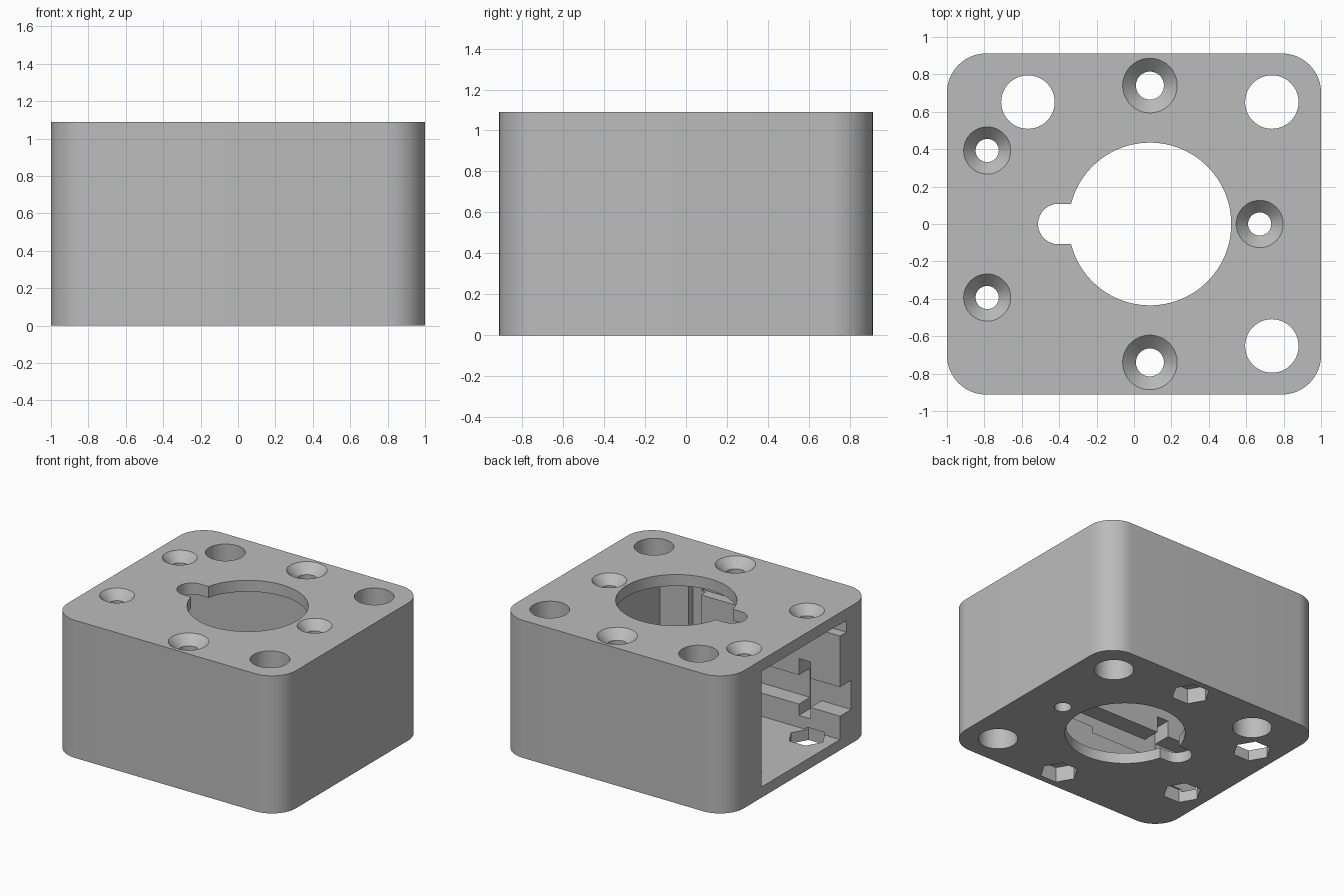
import bpy, bmesh, math
from mathutils import Matrix

cube = bpy.data.objects.get("Cube")
if cube:
    bpy.data.objects.remove(cube, do_unlink=True)

HEIGHT, FLOOR, CEILING = 1.09, 0.085, 1.0

grey = bpy.data.materials.new("plain_grey")
grey.use_nodes = True
grey.diffuse_color = (0.5, 0.5, 0.5, 1)
grey.node_tree.nodes["Principled BSDF"].inputs["Base Color"].default_value = (0.5, 0.5, 0.5, 1)


def finish(name, bm):
    mesh = bpy.data.meshes.new(name)
    bm.to_mesh(mesh)
    bm.free()
    obj = bpy.data.objects.new(name, mesh)
    bpy.context.collection.objects.link(obj)
    mesh.materials.append(grey)
    return obj


def box(name, x, y, z, corner=0):
    bm = bmesh.new()
    spans = (x, y, z)
    size = Matrix.Diagonal([b - a for a, b in spans] + [1])
    place = Matrix.Translation([(a + b) / 2 for a, b in spans])
    bmesh.ops.create_cube(bm, size=1, matrix=place @ size)
    if corner:
        upright = [e for e in bm.edges
                   if abs(e.verts[0].co.z - e.verts[1].co.z) > 0.5]
        bmesh.ops.bevel(bm, geom=upright, offset=corner, segments=16,
                        profile=0.5, affect='EDGES')
    return finish(name, bm)


def cone(name, x, y, z, r_low, r_high, sides=48, turn=0):
    bm = bmesh.new()
    place = Matrix.Translation((x, y, sum(z) / 2)) @ Matrix.Rotation(turn, 4, 'Z')
    bmesh.ops.create_cone(bm, cap_ends=True, segments=sides, radius1=r_low,
                          radius2=r_high, depth=z[1] - z[0], matrix=place)
    return finish(name, bm)


# Outer block with rounded upright corners
housing = box("housing", (-1, 1), (-0.912, 0.912), (0, HEIGHT), corner=0.21)


def cut(cutter):
    cutter.hide_render = True
    mod = housing.modifiers.new("cut", 'BOOLEAN')
    mod.operation = 'DIFFERENCE'
    mod.solver = 'EXACT'
    mod.object = cutter
    graph = bpy.context.evaluated_depsgraph_get()
    result = bpy.data.meshes.new_from_object(housing.evaluated_get(graph))
    housing.modifiers.clear()
    housing.data = result
    bpy.data.objects.remove(cutter, do_unlink=True)


# Cavity open on one end
cut(box("cavity", (-1.2, 0.58), (-0.5, 0.48), (FLOOR, CEILING)))

# Grooves in the cavity's front wall: upper rail, upright, wide rail, cross notch
cut(box("upper_rail", (-1.2, 0.25), (-0.58, -0.4), (0.905, CEILING - 0.003)))
cut(box("upright_groove", (0.22, 0.33), (-0.56, -0.4), (FLOOR + 0.002, CEILING - 0.002)))
cut(box("wide_rail", (-1.2, -0.03), (-0.64, -0.4), (0.27, 0.5)))
cut(box("narrow_rail", (-0.1, 0.25), (-0.637, -0.4), (0.32, 0.497)))
cut(box("cross_notch", (-0.74, -0.64), (-0.643, -0.4), (0.18, 0.63)))

# Keyhole opening through top and floor
THROUGH = (-0.1, HEIGHT + 0.1)
cut(cone("round_opening", 0.085, 0, THROUGH, 0.435, 0.435, 96))
cut(box("key_slot", (-0.405, 0), (-0.108, 0.108), THROUGH))
cut(cone("key_end", -0.405, 0, THROUGH, 0.108, 0.108))

# Plain corner holes
for x, y in ((0.737, 0.652), (-0.567, 0.652), (0.737, -0.652)):
    cut(cone("corner_hole", x, y, THROUGH, 0.143, 0.143))

# Countersunk screw holes, with hexagonal nut pockets below
screws = [(-0.785, s * 0.393, 0.062, 0.126, FLOOR + 0.02) for s in (-1, 1)]
screws += [(0.085, s * 0.74, 0.075, 0.146, 0.12) for s in (-1, 1)]
screws += [(0.672, 0, 0.062, 0.126, 0)]
for x, y, hole, head, pocket in screws:
    cut(cone("screw_hole", x, y, THROUGH, hole, hole))
    slope = (head - hole) / 0.07
    cut(cone("countersink", x, y, (HEIGHT - 0.07, HEIGHT + 0.01),
             hole, head + slope * 0.01))
    if pocket:
        cut(cone("nut_pocket", x, y, (-0.05, pocket), 0.14, 0.14, 6, math.pi / 2))

# Smooth curved walls, keep hard edges
bpy.ops.object.select_all(action='DESELECT')
housing.select_set(True)
bpy.context.view_layer.objects.active = housing
bpy.ops.object.shade_smooth_by_angle(angle=math.radians(30))
